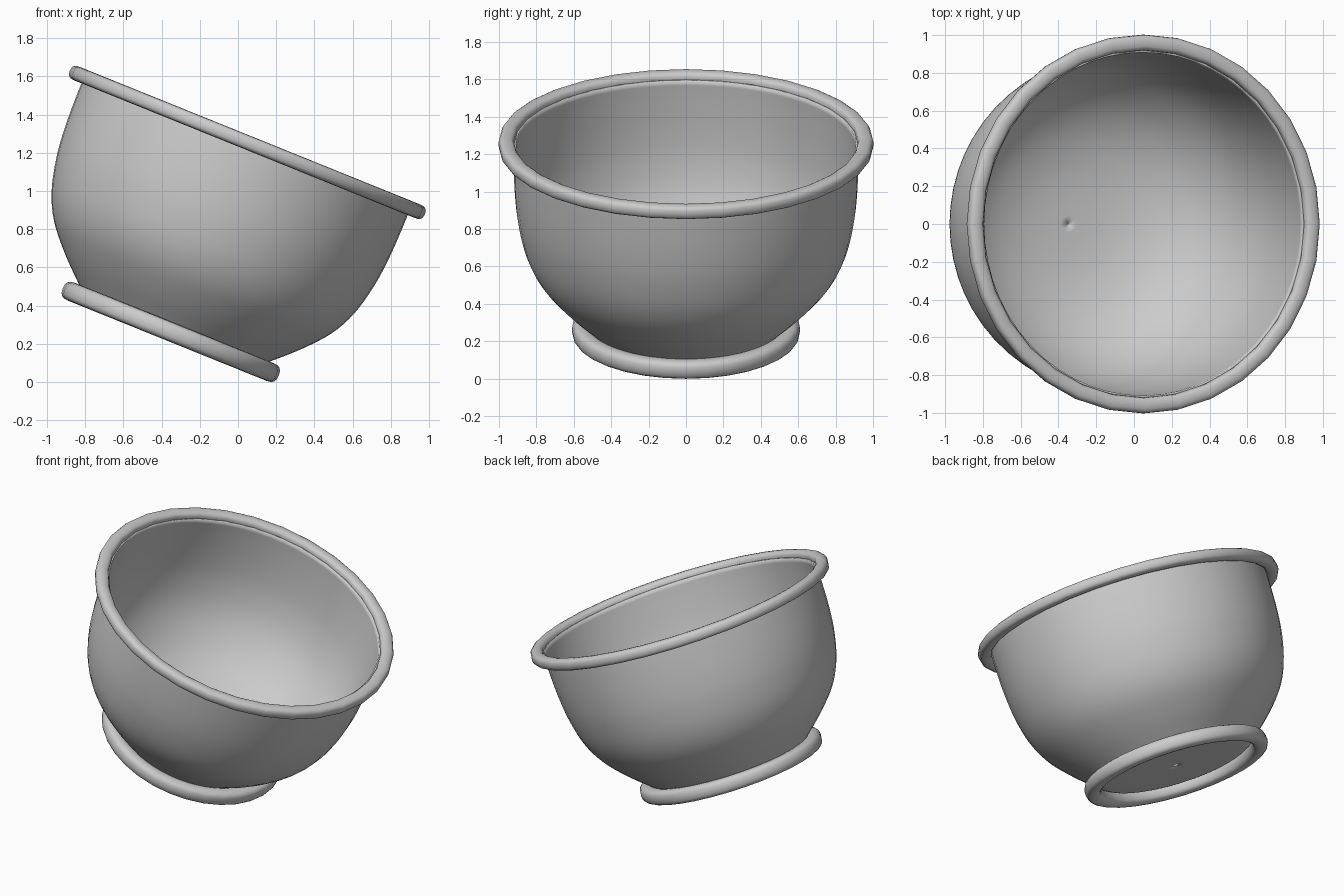
import bpy, math
from mathutils import Matrix, Vector

if "Cube" in bpy.data.objects:
    bpy.data.objects.remove(bpy.data.objects["Cube"])

# everything is modelled around a local axis, then tilted about y
TILT = Matrix.Translation((-0.352, 0, 0.262)) @ Matrix.Rotation(math.radians(22), 4, 'Y')


def smooth_curve(pts, steps=4):
    """Catmull-Rom interpolation through the profile points."""
    p = [Vector(q) for q in pts]
    p = [2 * p[0] - p[1]] + p + [2 * p[-1] - p[-2]]
    out = []
    for i in range(1, len(p) - 2):
        a, b, c, d = p[i - 1:i + 3]
        for s in range(steps):
            t = s / steps
            out.append(0.5 * (2 * b + (c - a) * t + (2 * a - 5 * b + 4 * c - d) * t**2
                              + (3 * b - a - 3 * c + d) * t**3))
    return out + [p[-2]]


def lathe(name, profile, segments):
    """Spin a closed or capped (r, z) profile around the tilted axis."""
    n = len(profile)
    verts = [(r * math.cos(a), r * math.sin(a), z)
             for a in (2 * math.pi * i / segments for i in range(segments))
             for r, z in profile]
    faces = []
    for i in range(segments):
        j = (i + 1) % segments
        for k in range(n):
            m = (k + 1) % n
            faces.append((i * n + k, j * n + k, j * n + m, i * n + m))
    mesh = bpy.data.meshes.new(name)
    mesh.from_pydata(verts, [], faces)
    mesh.shade_smooth()
    ob = bpy.data.objects.new(name, mesh)
    ob.matrix_world = TILT
    bpy.context.collection.objects.link(ob)
    return ob


def ring(name, radius, tube_r, tube_z, height, segments):
    """Rolled edge with a slightly squared-off round section."""
    def sq(v):
        return math.copysign(abs(v) ** 0.75, v)
    section = [(radius + tube_r * sq(math.cos(a)), height + tube_z * sq(math.sin(a)))
               for a in (2 * math.pi * k / 16 for k in range(16))]
    return lathe(name, section, segments)


# outer wall from the flat base up, then the rounded inside back down
outer = smooth_curve([(0.001, 0.0), (0.25, 0.0), (0.44, 0.005), (0.50, 0.02), (0.56, 0.07),
                      (0.675, 0.18), (0.785, 0.31), (0.855, 0.45), (0.897, 0.62),
                      (0.915, 0.78), (0.921, 0.95), (0.921, 1.07)])
inner = smooth_curve([(0.908, 1.07), (0.908, 0.95), (0.902, 0.78), (0.884, 0.62),
                      (0.84, 0.46), (0.765, 0.32), (0.65, 0.19), (0.50, 0.095),
                      (0.33, 0.04), (0.17, 0.018), (0.001, 0.012)])
lathe("bowl", outer + inner, 56)

# rolled rim and foot ring
ring("rim", 0.961, 0.042, 0.038, 1.07, 32)
ring("foot_ring", 0.56, 0.05, 0.05, 0.0, 32)
